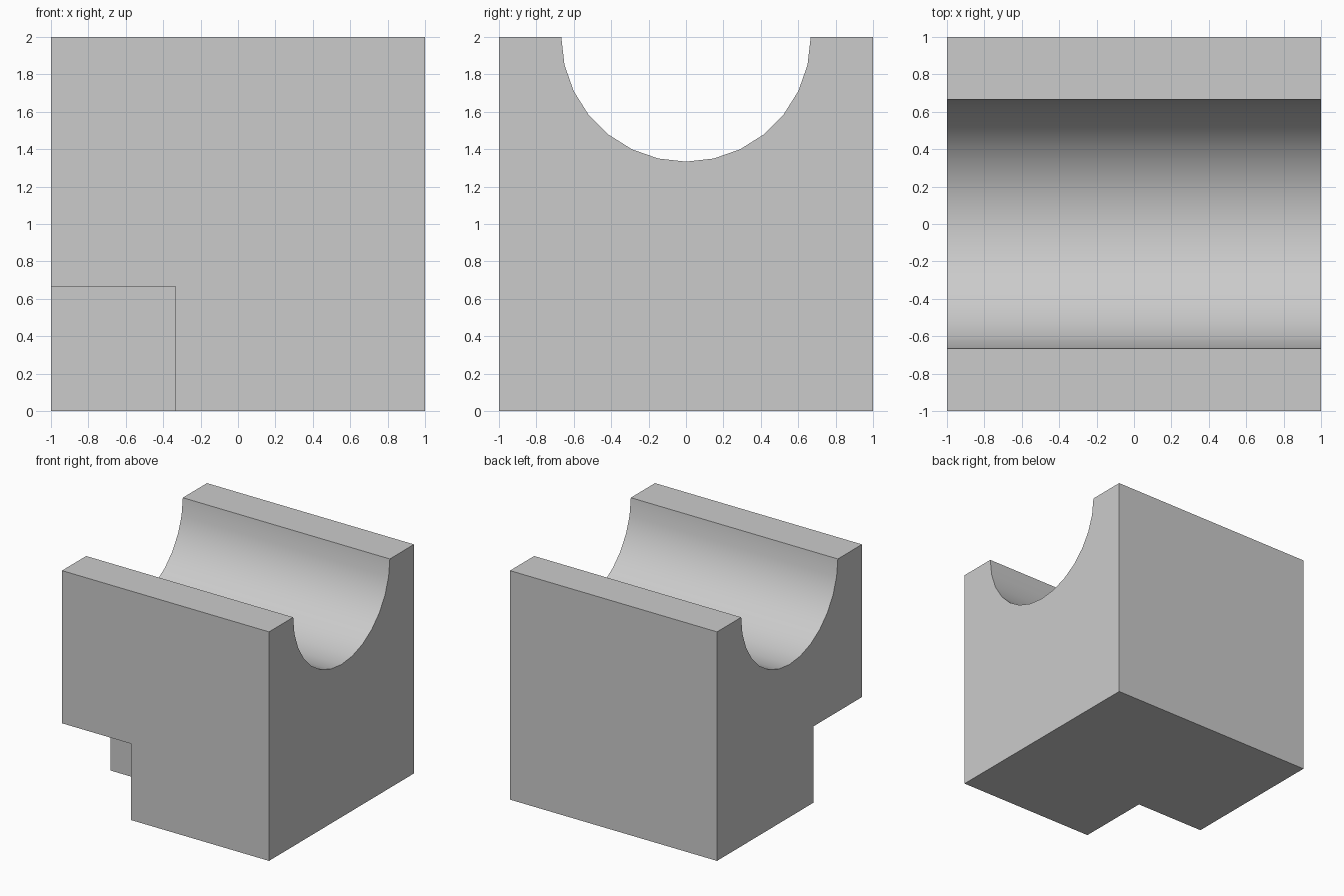
import bpy, bmesh, math

if "Cube" in bpy.data.objects:
    bpy.data.objects.remove(bpy.data.objects["Cube"])

R = 2 / 3        # groove radius and notch size
SEGMENTS = 14    # sides of the half-round groove

# Block profile in the y-z plane, with the half-round groove in its top
profile = [(-1, 2), (-1, 0), (1, 0), (1, 2)]
for i in range(SEGMENTS + 1):
    a = math.pi * i / SEGMENTS
    profile.append((R * math.cos(a), 2 - R * math.sin(a)))

# Grooved block: extrude the profile along x
bm = bmesh.new()
face = bm.faces.new([bm.verts.new((-1, y, z)) for y, z in profile])
ext = bmesh.ops.extrude_face_region(bm, geom=[face], use_keep_orig=True)
moved = [v for v in ext["geom"] if isinstance(v, bmesh.types.BMVert)]
bmesh.ops.translate(bm, verts=moved, vec=(2, 0, 0))
bmesh.ops.recalc_face_normals(bm, faces=bm.faces)
mesh = bpy.data.meshes.new("grooved_block")
bm.to_mesh(mesh)
bm.free()
block = bpy.data.objects.new("grooved_block", mesh)
bpy.context.collection.objects.link(block)

# Corner notch cutter: overshoots the block on its outer sides
bpy.ops.mesh.primitive_cube_add(size=2, location=(R - 2, R - 2, R - 1))
# The cube spans R-3..R-1 in x and y, and R-2..R in z
cutter = bpy.context.object
cutter.name = "notch_cutter"
cutter.hide_render = True

# Cut the notch from the bottom front left corner
cut = block.modifiers.new("corner_notch", "BOOLEAN")
cut.operation = "DIFFERENCE"
cut.solver = "EXACT"
cut.object = cutter
bpy.ops.object.select_all(action="DESELECT")
block.select_set(True)
bpy.context.view_layer.objects.active = block
bpy.ops.object.modifier_apply(modifier=cut.name)
bpy.data.objects.remove(cutter)

# Smooth groove, sharp block edges
bpy.ops.object.shade_smooth_by_angle(angle=math.radians(30))
